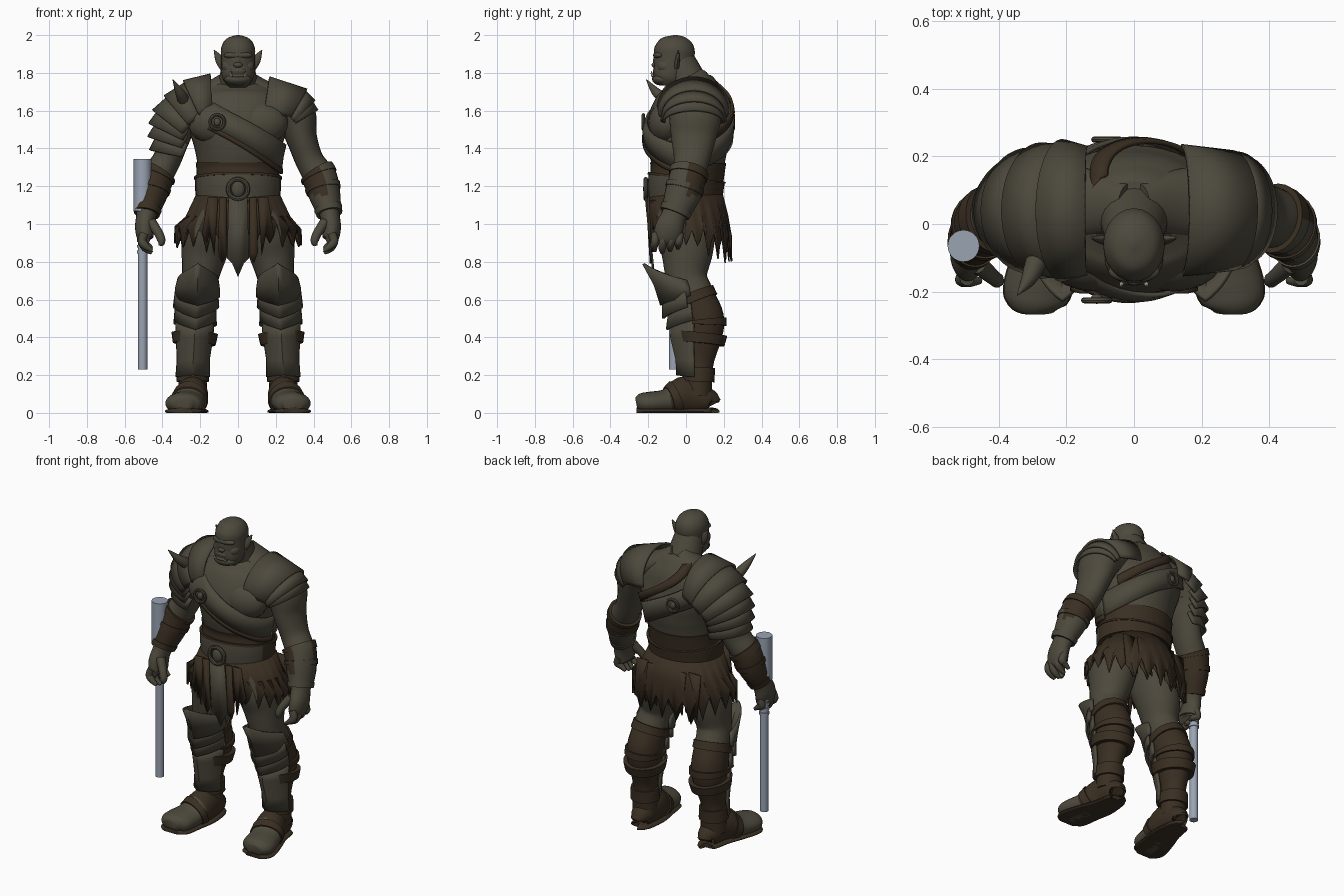
import bpy, bmesh, math, random
from mathutils import Vector, Matrix

random.seed(4)
cube = bpy.data.objects.get("Cube")
if cube:
    bpy.data.objects.remove(cube)


def material(name, rgb):
    m = bpy.data.materials.new(name)
    m.use_nodes = True
    m.diffuse_color = (*rgb, 1)
    m.node_tree.nodes["Principled BSDF"].inputs["Base Color"].default_value = (*rgb, 1)
    return m


OLIVE = material("olive skin and plate", (.074, .066, .046))
BROWN = material("brown leather", (.042, .028, .016))
STEEL = material("pale steel", (.32, .37, .45))
IVORY = material("ivory", (.38, .35, .27))
DARK = material("dark eye", (.015, .013, .01))


def finish(name, bm, mats, rule=None, thick=0, angle=40):
    """Turn a bmesh into a shaded object; rule(centre, normal) picks the second material."""
    bmesh.ops.recalc_face_normals(bm, faces=bm.faces)
    mats = mats if isinstance(mats, tuple) else (mats,)
    if rule:
        for f in bm.faces:
            f.material_index = int(rule(f.calc_center_median(), f.normal))
    me = bpy.data.meshes.new(name)
    bm.to_mesh(me)
    bm.free()
    for m in mats:
        me.materials.append(m)
    ob = bpy.data.objects.new(name, me)
    bpy.context.collection.objects.link(ob)
    bpy.ops.object.select_all(action='DESELECT')
    ob.select_set(True)
    bpy.context.view_layer.objects.active = ob
    bpy.ops.object.shade_smooth_by_angle(angle=math.radians(angle))
    if thick:
        mod = ob.modifiers.new("thickness", 'SOLIDIFY')
        mod.thickness, mod.offset = thick, 0
    return ob


def grid(bm, rows, closed=False, caps=False):
    """Bridge rows of points into quads."""
    vs = [[bm.verts.new(p) for p in r] for r in rows]
    n = len(vs[0])
    for r, s in zip(vs, vs[1:]):
        for i in range(n if closed else n - 1):
            j = (i + 1) % n
            bm.faces.new((r[i], r[j], s[j], s[i]))
    if caps:
        bm.faces.new(vs[0])
        bm.faces.new(vs[-1])


def spline(pts, t):
    """Smooth interpolation through (x, y, z, radius a, radius b) stations."""
    i = max(0, min(int(t), len(pts) - 2))
    u = t - i
    p0, p1, p2, p3 = (Vector(pts[max(0, min(k, len(pts) - 1))]) for k in range(i - 1, i + 3))
    return (p1 * 2 + (p2 - p0) * u + (p0 * 2 - p1 * 5 + p2 * 4 - p3) * u * u
            + (p1 * 3 - p0 - p2 * 3 + p3) * u ** 3) * .5


def tube(name, pts, mats, side=1, t0=0, t1=None, grow=0, ref=(0, 1, 0), rule=None, n=24):
    t1 = len(pts) - 1 if t1 is None else t1
    steps = max(2, round((t1 - t0) * 5))
    rows = []
    for k in range(steps + 1):
        t = t0 + (t1 - t0) * k / steps
        s = spline(pts, t)
        lo, hi = max(t - .05, 0), min(t + .05, len(pts) - 1)
        tan = Vector((spline(pts, hi) - spline(pts, lo))[:3]).normalized()
        b = Vector(ref)
        b = (b - tan * b.dot(tan)).normalized()
        a = b.cross(tan)
        row = []
        for j in range(n):
            w = math.tau * j / n
            p = Vector(s[:3]) + a * math.cos(w) * (s[3] + grow) + b * math.sin(w) * (s[4] + grow)
            row.append((p.x * side, p.y, max(p.z, 0)))
        rows.append(row)
    bm = bmesh.new()
    grid(bm, rows, True, True)
    return finish(name, bm, mats, rule, angle=50)


def blob(name, loc, size, mat):
    bm = bmesh.new()
    bmesh.ops.create_uvsphere(bm, u_segments=20, v_segments=12, radius=1)
    ob = finish(name, bm, mat)
    ob.location, ob.scale = loc, size


def cylinder(name, loc, radius, z0, z1, mat):
    bm = bmesh.new()
    bmesh.ops.create_cone(bm, cap_ends=True, segments=32, radius1=radius, radius2=radius, depth=z1 - z0,
                          matrix=Matrix.Translation((*loc, (z0 + z1) / 2)))
    finish(name, bm, mat)


def plate(name, outline, y, lean, mat, thick=.012, side=1):
    """Flat hanging panel from an x-z outline."""
    bm = bmesh.new()
    bm.faces.new([bm.verts.new((x * side, y + lean * (1.14 - z), z)) for x, z in outline])
    finish(name, bm, mat, thick=thick)


def ring(name, loc, r, thick, mat):
    """Round buckle rim facing front or back."""
    bm = bmesh.new()
    rows = []
    for i in range(28):
        a = math.tau * i / 28
        rows.append([(loc[0] + (r + thick * math.cos(b)) * math.cos(a), loc[1] + thick * math.sin(b),
                      loc[2] + (r + thick * math.cos(b)) * math.sin(a))
                     for b in (math.tau * k / 8 for k in range(8))])
    grid(bm, rows + rows[:1], True)
    bmesh.ops.remove_doubles(bm, verts=bm.verts, dist=.0001)
    finish(name, bm, mat)


# Torso, neck and head
TORSO = [(0, 0, 1.06, .20, .17), (0, 0, 1.2, .212, .185), (0, .01, 1.3, .213, .19), (0, .01, 1.4, .23, .212),
         (0, .012, 1.5, .26, .222), (0, .03, 1.6, .275, .207), (0, .05, 1.68, .23, .165),
         (0, .055, 1.74, .16, .115), (0, .05, 1.78, .09, .075)]
tube("torso", TORSO, OLIVE, n=40)
tube("neck", [(0, .06, 1.62, .15, .13), (0, .03, 1.72, .11, .1), (0, -.04, 1.86, .085, .088)], OLIVE)
tube("head", [(0, -.11, 1.732, .05, .05), (0, -.097, 1.77, .081, .083), (0, -.077, 1.82, .089, .097),
              (0, -.065, 1.88, .09, .107), (0, -.06, 1.93, .09, .106), (0, -.058, 1.97, .072, .084),
              (0, -.057, 1.99, .044, .052), (0, -.057, 2.0, .008, .01)], OLIVE)
blob("jaw", (0, -.125, 1.768), (.072, .055, .036), OLIVE)
blob("lower_lip", (0, -.166, 1.785), (.042, .016, .012), OLIVE)
blob("upper_lip", (0, -.158, 1.81), (.045, .018, .016), OLIVE)
blob("brow", (0, -.14, 1.893), (.076, .034, .022), OLIVE)
blob("nose", (0, -.166, 1.842), (.024, .016, .015), OLIVE)
blob("nose_bridge", (0, -.16, 1.865), (.017, .014, .034), OLIVE)

LEG = [(.12, 0, 1.08, .115, .16), (.158, 0, .95, .13, .16), (.178, .005, .85, .122, .138), (.2, .003, .72, .098, .11),
       (.215, .04, .62, .099, .108), (.225, .083, .5, .104, .118), (.23, .08, .4, .094, .108),
       (.238, .07, .28, .07, .08), (.24, .067, .2, .073, .073), (.24, .062, .09, .078, .075)]
FOOT = [(.235, .135, .055, .04, .045), (.235, .118, .065, .063, .065), (.24, 0, .09, .083, .105),
        (.265, -.1, .06, .093, .068), (.285, -.19, .052, .1, .06), (.29, -.235, .05, .087, .054),
        (.29, -.262, .045, .05, .035)]
ARM = [(.2, .05, 1.63, .1, .12), (.3, .05, 1.58, .11, .14), (.335, .04, 1.46, .083, .12), (.377, .03, 1.34, .075, .095),
       (.43, .01, 1.25, .083, .088), (.46, -.02, 1.15, .073, .085), (.485, -.062, 1.05, .053, .066),
       (.495, -.088, .98, .05, .075), (.488, -.1, .92, .042, .07), (.475, -.1, .905, .02, .05)]


def guard(name, rows, side, arc=80):
    """Ridged shell round the front of the leg; each row ends with its chevron rise."""
    bm, out = bmesh.new(), []
    for x, y, z, rx, ry, v in rows:
        row = []
        for k in range(-10, 11):
            a = math.radians(arc * k / 10)
            f = .5 * math.cos(a) + .5 * (1 - 2 * abs(a) / math.pi)
            row.append(((x + rx * math.sin(a)) * side, y - ry * f, z + v * (1 - abs(k) / 10)))
        out.append(row)
    grid(bm, out)
    finish(name, bm, OLIVE, thick=.014)


for side, tag in ((1, "left_"), (-1, "right_")):
    # Face and shoulder muscles
    tube(tag + "ear", [(.072, -.05, 1.835, .028, .016), (.098, -.045, 1.872, .024, .012),
                       (.126, -.04, 1.92, .003, .003)], OLIVE, side, n=12)
    tube(tag + "tusk", [(.036, -.176, 1.782, .007, .007), (.038, -.182, 1.797, .005, .005),
                        (.037, -.181, 1.81, .001, .001)], IVORY, side, n=8)
    blob(tag + "eye", (side * .036, -.152, 1.871), (.012, .006, .004), DARK)
    blob(tag + "cheek", (side * .045, -.108, 1.835), (.042, .045, .04), OLIVE)
    blob(tag + "chest_muscle", (side * .115, -.1, 1.535), (.15, .1, .115), OLIVE)
    tube(tag + "neck_muscle", [(.02, .05, 1.78, .05, .07), (.12, .06, 1.71, .06, .1), (.26, .06, 1.63, .08, .12)],
         OLIVE, side)
    # Arm and hand
    tube(tag + "arm", ARM, OLIVE, side)
    for k in range(4):
        y = -.16 + .042 * k
        tip = .847 + .012 * abs(k - 1)
        tube(tag + "finger_%d" % (k + 1), [(.495, y, .95, .023, .023), (.508, y - .004, .91, .023, .022),
                                          (.49, y - .008, tip + .025, .02, .02), (.455, y - .008, tip, .01, .01)],
             OLIVE, side, n=10)
    tube(tag + "thumb", [(.46, -.12, 1.01, .028, .03), (.42, -.155, .95, .024, .024), (.405, -.168, .91, .021, .021),
                         (.41, -.17, .885, .01, .01)], OLIVE, side, n=10)
    # Bracer with wrapped straps
    wrap = (lambda c, n: c.z > 1.15 and not (n.x > .15 and c.y < .01)) if side > 0 else (lambda c, n: True)
    tube(tag + "bracer", ARM, (OLIVE, BROWN), side, 3.75, 5.9, .01, rule=wrap)
    for a, b in ((3.7, 4.0), (4.5, 4.75), (5.65, 5.95)):
        tube(tag + "bracer_strap", ARM, (OLIVE, BROWN), side, a, b, .016, rule=wrap)
    # Leg, boot and foot
    tube(tag + "leg", LEG, (OLIVE, BROWN), side, rule=lambda c, n: c.z < .63)
    for a, b, grow in ((3.9, 4.3, .01), (5.1, 5.35, .012), (5.8, 6.3, .026), (7.5, 8.3, .012)):
        tube(tag + "boot_wrap", LEG, BROWN, side, a, b, grow)
    tube(tag + "foot", FOOT, (OLIVE, BROWN), side, ref=(0, 0, 1), rule=lambda c, n: c.y > -.08)
    tube(tag + "foot_strap", FOOT, BROWN, side, 2.5, 2.9, .008, ref=(0, 0, 1))
    tube(tag + "sole", [(x, y, .008, ra + .003, .02) for x, y, z, ra, rb in FOOT], BROWN, side, ref=(0, 0, 1))
    # Knee and shin plates
    guard(tag + "knee_plate", [(.212, 0, .70, .103, .225, .09), (.215, .015, .66, .112, .18, .02),
                               (.215, .02, .62, .114, .15, -.05)], side, 92)
    guard(tag + "upper_shin_plate", [(.22, .02, .64, .11, .14, -.02), (.222, .03, .56, .118, .15, -.06)], side)
    guard(tag + "shin_plate", [(.224, .045, .58, .106, .13, -.03), (.226, .06, .49, .108, .16, -.05)], side)
    guard(tag + "greave", [(.228, .065, .5, .1, .14, -.04), (.23, .06, .4, .094, .137, 0),
                           (.237, .06, .28, .082, .108, 0), (.24, .06, .19, .086, .105, .01)], side)
    # Hanging strips beside the tabard
    plate(tag + "inner_strip", [(.06, 1.14), (.1, 1.14), (.105, .85), (.085, .79), (.062, .84)], -.207, .06, BROWN,
          side=side)
    plate(tag + "outer_strip", [(.105, 1.14), (.16, 1.14), (.19, .95), (.165, .9), (.15, .95), (.125, .83)], -.2,
          .04, BROWN, side=side)


# Belt, waist wrap and tabard
tube("waist_wrap", TORSO, BROWN, t0=1.3, t1=2.25, grow=.008, n=40)
tube("belt", TORSO, (OLIVE, BROWN), t0=.45, t1=1.45, grow=.016, n=40, rule=lambda c, n: c.y > -.06)
for a in (.4, 1.35):
    tube("belt_edge", TORSO, BROWN, t0=a, t1=a + .12, grow=.021, n=40)
plate("tabard", [(-.05, 1.14), (.05, 1.14), (.058, .82), (.03, .79), (0, .72), (-.03, .79), (-.058, .82)],
      -.212, .1, OLIVE)
ring("belt_buckle", (0, -.213, 1.185), .052, .012, OLIVE)
blob("belt_buckle_boss", (0, -.205, 1.185), (.035, .022, .045), OLIVE)

# Tattered skirt
cols = 96
rows = [[], [], []]
for i in range(cols):
    a = math.tau * i / cols
    c, s = math.cos(a), math.sin(a)
    hem = .93 - .05 * max(s, 0) + (-.06, .0, .05, .01)[i % 4] * random.uniform(.5, 1.4)
    rows[0].append((.215 * c, .19 * s, 1.16))
    rows[1].append((.272 * c, (.22 if s > 0 else .19) * s, 1.04))
    rows[2].append((.335 * c, (.24 if s > 0 else .185) * s, hem))
bm = bmesh.new()
grid(bm, rows, True)
finish("skirt", bm, BROWN, thick=.01)
for i in range(5):
    x = -.18 + .09 * i
    low = random.uniform(.79, .86)
    plate("skirt_tatter", [(x - .045, 1.1), (x + .045, 1.1), (x + .045, low + .07), (x + .02, low + .05),
                           (x, low), (x - .025, low + .06), (x - .04, low + .04)],
          .195 - .9 * x * x, .12, BROWN, .008)


def strap(name, mid, slope, half, lift, a0, a1, mat):
    """Diagonal band lying on the torso surface."""
    rows = []
    for k in range(61):
        a = math.radians(a0 + (a1 - a0) * k / 60)
        row = []
        for h in (-half, 0, half):
            z = min(mid + slope * .25 * math.cos(a) + h, 1.76)
            lo, hi = 0, len(TORSO) - 1
            for _ in range(20):
                t = (lo + hi) / 2
                lo, hi = (t, hi) if spline(TORSO, t).z < z else (lo, t)
            s = spline(TORSO, lo)
            row.append(((s[3] + lift) * math.cos(a), s[1] + (s[4] + lift) * math.sin(a), z))
        rows.append(row)
    bm = bmesh.new()
    grid(bm, rows)
    finish(name, bm, mat, thick=.014)


# Chest harness and its buckles
strap("chest_band", 1.505, -.6, .066, .014, 0, 360, OLIVE)
strap("chest_band_edge", 1.43, -.6, .014, .018, 180, 360, BROWN)
strap("back_strap", 1.63, -.75, .028, .014, 30, 150, BROWN)
for y, x in ((-.226, -.11), (.25, -.08)):
    ring("harness_buckle", (x, y, 1.54), .038, .009, OLIVE)
    blob("harness_stud", (x, y * .98, 1.54), (.018, .015, .022), OLIVE)


def lame(name, ends, side):
    """Arched shoulder plate between two hoops of (x, z, tilt, drop, half depth)."""
    rows = []
    for x, z, tilt, r, ry in ends:
        out = Vector((math.sin(math.radians(tilt)), 0, math.cos(math.radians(tilt))))
        centre = Vector((x, .04, z)) - out * r
        row = []
        for k in range(-12, 13):
            a = math.radians(8 * k)
            p = centre + out * r * math.cos(a) + Vector((0, ry * math.sin(a), 0))
            row.append((p.x * side, p.y, p.z))
        rows.append(row)
    bm = bmesh.new()
    grid(bm, rows)
    finish(name, bm, OLIVE, thick=.014)


# Shoulder armour: short on the left, long and layered on the right
for ends in (((.165, 1.775, 8, .17, .19), (.365, 1.71, 30, .15, .172)),
             ((.35, 1.705, 32, .14, .16), (.405, 1.65, 45, .14, .168)),
             ((.375, 1.67, 45, .12, .15), (.42, 1.6, 60, .12, .158))):
    lame("left_shoulder_plate", ends, 1)
for ends in (((.145, 1.79, 2, .17, .185), (.29, 1.755, 25, .18, .205)),
             ((.27, 1.75, 25, .17, .19), (.39, 1.675, 40, .18, .195)),
             ((.36, 1.68, 40, .17, .17), (.45, 1.6, 52, .18, .18)),
             ((.405, 1.62, 52, .17, .155), (.47, 1.53, 64, .18, .165)),
             ((.42, 1.55, 62, .16, .14), (.475, 1.46, 72, .17, .15)),
             ((.42, 1.48, 70, .15, .125), (.465, 1.39, 78, .16, .14))):
    lame("right_shoulder_plate", ends, -1)
tube("shoulder_spike", [(.285, -.1, 1.65, .034, .034), (.31, -.16, 1.7, .024, .024), (.345, -.21, 1.765, .002, .002)],
     OLIVE, -1, n=12)

# Club
spot = (-.505, -.065)
cylinder("club_head", spot, .047, 1.07, 1.345, STEEL)
cylinder("club_shaft", spot, .025, .23, 1.08, STEEL)
for k in range(4):
    cylinder("club_grip_ring", spot, .03, .845 + .03 * k, .86 + .03 * k, STEEL)
